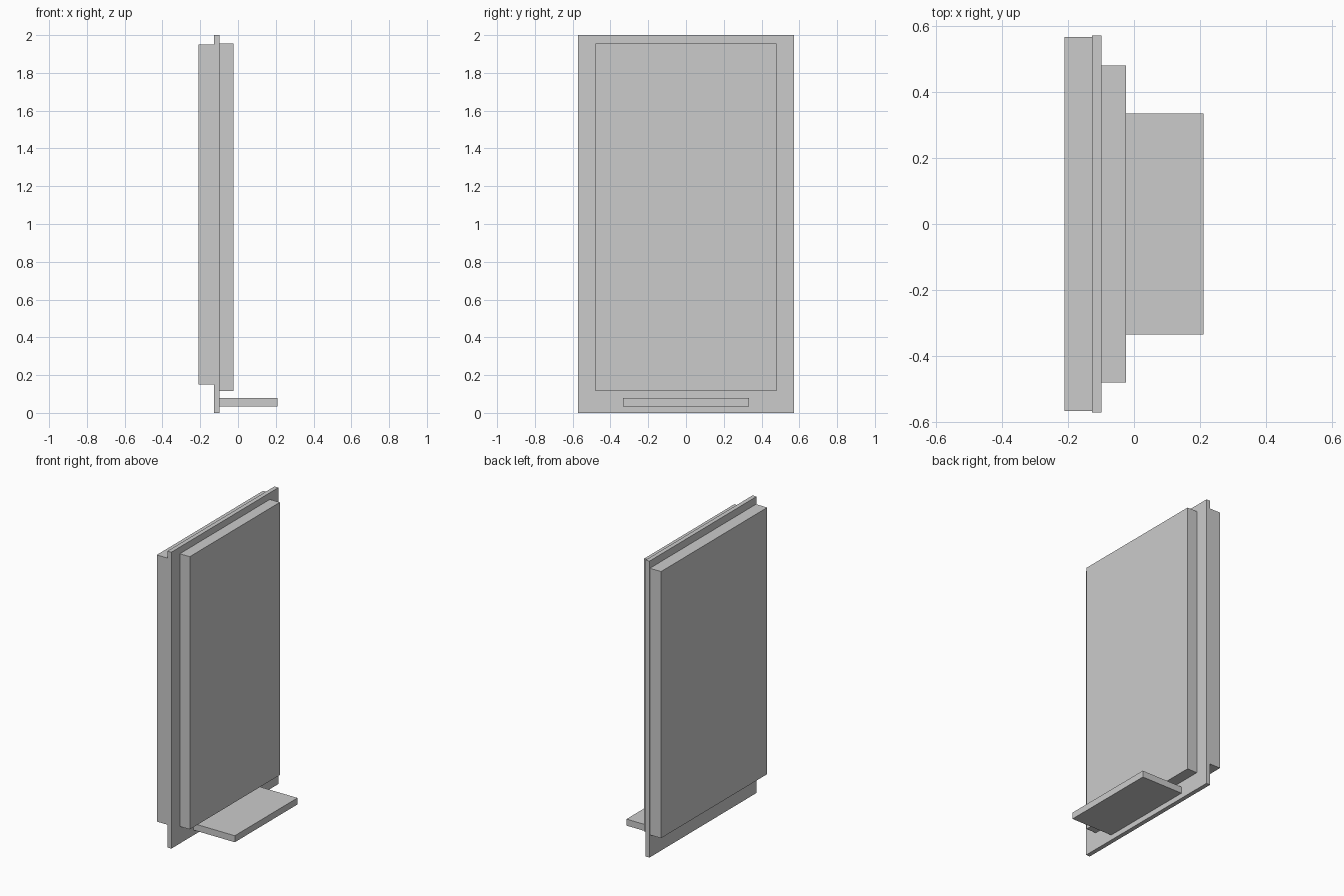
import bpy

cube = bpy.data.objects.get("Cube")
if cube:
    bpy.data.objects.remove(cube, do_unlink=True)

# Single plain grey finish
grey = bpy.data.materials.new("plain grey")
grey.use_nodes = True
colour = (0.6, 0.6, 0.6, 1)
grey.diffuse_color = colour
grey.node_tree.nodes["Principled BSDF"].inputs["Base Color"].default_value = colour


def box(name, x, half_y, z):
    """Box spanning x and z ranges, symmetric across y."""
    bpy.ops.mesh.primitive_cube_add(
        size=1, location=(sum(x) / 2, 0, sum(z) / 2))
    ob = bpy.context.object
    ob.name = name
    ob.scale = (x[1] - x[0], 2 * half_y, z[1] - z[0])
    bpy.ops.object.transform_apply(location=False, rotation=False, scale=True)
    ob.data.materials.append(grey)
    return ob


BACK, PLATE_BACK, PLATE_FRONT, PANEL_FRONT, TIP = -0.21, -0.127, -0.098, -0.024, 0.21

# Thin mounting plate
box("mounting_plate", (PLATE_BACK, PLATE_FRONT), 0.571, (0, 2))
# Housing behind the plate
box("rear_housing", (BACK, PLATE_BACK), 0.566, (0.151, 1.95))
# Raised panel on the plate
box("raised_panel", (PLATE_FRONT, PANEL_FRONT), 0.48, (0.115, 1.955))
# Ledge projecting below the panel
box("ledge", (PLATE_FRONT, TIP), 0.334, (0.035, 0.079))
